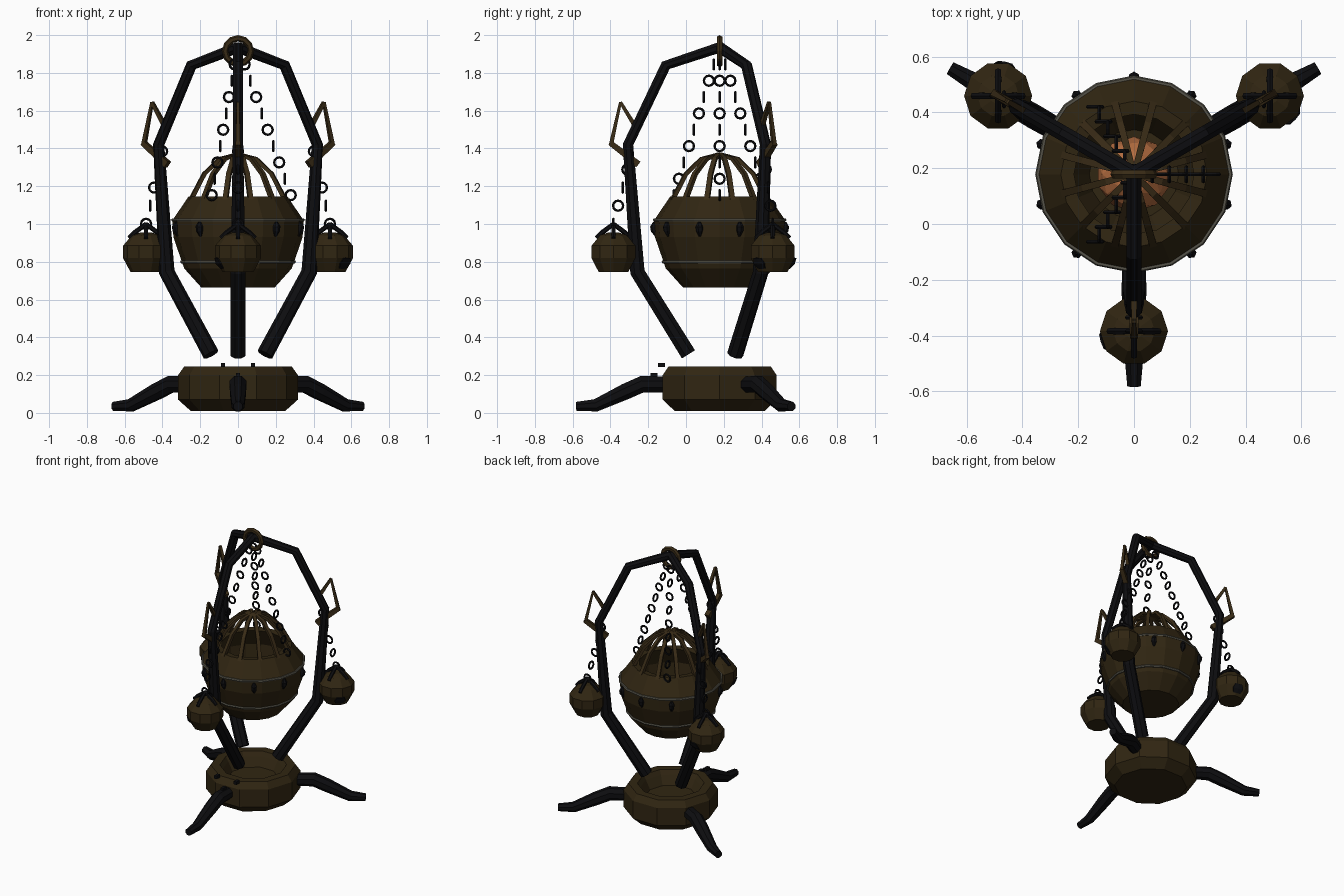
import bpy, bmesh, math
from mathutils import Vector, Matrix

if "Cube" in bpy.data.objects:
    bpy.data.objects.remove(bpy.data.objects["Cube"])

CY = 0.178                                  # central axis sits behind the origin
ARMS = [math.radians(a) for a in (-90, 30, 150)]


def material(name, rgb):
    m = bpy.data.materials.new(name)
    m.diffuse_color = (*rgb, 1)
    m.use_nodes = True
    m.node_tree.nodes["Principled BSDF"].inputs["Base Color"].default_value = m.diffuse_color
    return m


IRON = material("black_iron", (0.004, 0.004, 0.005))
BRONZE = material("dark_bronze", (0.030, 0.019, 0.006))
RIB = material("warm_bronze", (0.040, 0.024, 0.008))
STEEL = material("dull_steel", (0.09, 0.085, 0.065))
GLOW = material("ember_orange", (0.45, 0.15, 0.05))


def finish(bm, name, mat):
    bmesh.ops.recalc_face_normals(bm, faces=bm.faces)
    me = bpy.data.meshes.new(name)
    bm.to_mesh(me)
    bm.free()
    me.materials.append(mat)
    ob = bpy.data.objects.new(name, me)
    bpy.context.collection.objects.link(ob)
    return ob


def polar(r, z, a):
    return Vector((r * math.cos(a), CY + r * math.sin(a), z))


def bridge(bm, rings, closed=False):
    n = len(rings[0])
    pairs = list(zip(rings, rings[1:] + rings[:1])) if closed else list(zip(rings, rings[1:]))
    for p, q in pairs:
        for i in range(n):
            j = (i + 1) % n
            bm.faces.new((p[i], p[j], q[j], q[i]))


def lathe(name, profile, sides, mat, centre=(0, CY)):
    """Turned solid; first and last profile points become flat caps."""
    bm = bmesh.new()
    rings = [[bm.verts.new((centre[0] + r * math.cos(2 * math.pi * i / sides),
                            centre[1] + r * math.sin(2 * math.pi * i / sides), z))
              for i in range(sides)] for r, z in profile]
    bridge(bm, rings)
    bm.faces.new(rings[0])
    bm.faces.new(rings[-1])
    return finish(bm, name, mat)


def add_tube(bm, pts, radii, side, sides=8, flat=1.0):
    """Tube along a path lying in the plane perpendicular to side."""
    side = Vector(side).normalized()
    rings = []
    for k, p in enumerate(pts):
        a, b = pts[max(k - 1, 0)], pts[min(k + 1, len(pts) - 1)]
        up = (b - a).normalized().cross(side)
        rings.append([bm.verts.new(p + radii[k] * (side * math.cos(t) + up * math.sin(t) * flat))
                      for t in [2 * math.pi * (i + 0.5) / sides for i in range(sides)]])
    bridge(bm, rings)
    bm.faces.new(rings[0])
    bm.faces.new(rings[-1])


def add_ring(bm, c, major, minor, axis, seg=12, sides=5):
    """Torus around the x, y or z axis."""
    u, v, w = {"x": ((0, 1, 0), (0, 0, 1), (1, 0, 0)),
               "y": ((1, 0, 0), (0, 0, 1), (0, 1, 0)),
               "z": ((1, 0, 0), (0, 1, 0), (0, 0, 1))}[axis]
    u, v, w = Vector(u), Vector(v), Vector(w)
    rings = []
    for i in range(seg):
        t = 2 * math.pi * i / seg
        d = u * math.cos(t) + v * math.sin(t)
        rings.append([bm.verts.new(Vector(c) + d * (major + minor * math.cos(s)) + w * minor * math.sin(s))
                      for s in [2 * math.pi * j / sides for j in range(sides)]])
    bridge(bm, rings, closed=True)


def polar_tube(bm, rz, radii, a, sides=8, flat=1.0):
    add_tube(bm, [polar(r, z, a) for r, z in rz], radii,
             (-math.sin(a), math.cos(a), 0), sides, flat)


def chain(name, start, step, count, a):
    """Links turned alternately to face the y and x axes."""
    bm = bmesh.new()
    for i in range(count):
        p = polar(start[0] + step[0] * i, start[1] + step[1] * i, a)
        add_ring(bm, p, 0.026, 0.007, "yx"[i % 2])
    return finish(bm, name, IRON)


# Base dish
lathe("base", [(0.25, 0.01), (0.317, 0.07), (0.317, 0.20), (0.285, 0.245), (0.225, 0.245),
               (0.205, 0.215), (0.17, 0.15)], 10, BRONZE)

# Small bolts by the front foot
bm = bmesh.new()
for x, y, z in ((-0.08, -0.13, 0.254), (0.08, -0.13, 0.254), (0.0, -0.17, 0.20)):
    bmesh.ops.create_cube(bm, size=1, matrix=Matrix.Translation((x, y, z)) @
                          Matrix.Diagonal((0.022, 0.038, 0.022, 1)))
finish(bm, "base_bolts", IRON)

for n, a in enumerate(ARMS, 1):
    # Splayed foot
    bm = bmesh.new()
    polar_tube(bm, [(0.25, 0.15), (0.41, 0.152), (0.50, 0.112), (0.655, 0.04), (0.76, 0.034)],
               [0.044, 0.048, 0.046, 0.036, 0.026], a)
    finish(bm, f"foot_{n}", IRON)

    # Bent pipe arm
    bm = bmesh.new()
    polar_tube(bm, [(0.165, 0.31), (0.435, 0.745), (0.485, 1.42), (0.285, 1.84), (0, 1.935)],
               [0.044, 0.042, 0.030, 0.030, 0.030], a)
    finish(bm, f"arm_{n}", IRON)

    # Pointed bracket at the elbow
    bm = bmesh.new()
    polar_tube(bm, [(0.525, 1.645), (0.575, 1.42)], [0.010, 0.016], a, 4)
    polar_tube(bm, [(0.525, 1.645), (0.455, 1.53)], [0.012, 0.016], a, 4)
    polar_tube(bm, [(0.58, 1.43), (0.43, 1.315)], [0.020, 0.026], a, 4)
    finish(bm, f"bracket_{n}", RIB)

    # Side lantern on its chain
    chain(f"lantern_chain_{n}", (0.464, 1.385), (0.0245, -0.096), 5, a)
    c = polar(0.562, 0, a)
    lathe(f"side_lantern_{n}", [(0.082, 0.745), (0.122, 0.82), (0.122, 0.885), (0.075, 0.94),
                                (0.03, 0.955)], 10, BRONZE, (c.x, c.y))
    bm = bmesh.new()
    for k in range(4):
        d = Vector((math.cos(k * math.pi / 2), math.sin(k * math.pi / 2), 0))
        add_tube(bm, [c + d * 0.09 + Vector((0, 0, 0.925)), c + d * 0.06 + Vector((0, 0, 0.955)),
                      c + Vector((0, 0, 1.0))], [0.012, 0.013, 0.012], (-d.y, d.x, 0), 6)
    finish(bm, f"lantern_prongs_{n}", IRON)

    # Dark patch on the lantern's lower side
    t = a - math.radians(72)
    d = Vector((math.cos(t), math.sin(t), 0))
    s = Vector((-d.y, d.x, 0))
    bm = bmesh.new()
    add_tube(bm, [c + d * 0.088 + Vector((0, 0, 0.765)), c + d * 0.108 + Vector((0, 0, 0.79)),
                  c + d * 0.121 + Vector((0, 0, 0.82))],
             [0.03, 0.045, 0.03], s, 6, 0.15)
    finish(bm, f"lantern_patch_{n}", IRON)

# Crown ring where the arms meet
bm = bmesh.new()
add_ring(bm, (0, CY, 1.915), 0.068, 0.017, "y", 12, 6)
finish(bm, "crown_ring", RIB)

# Main lantern bowl with a hollow inside
lathe("lantern_bowl", [(0.195, 0.665), (0.285, 0.765), (0.342, 0.93), (0.347, 1.02), (0.262, 1.145),
                       (0.215, 1.14), (0.28, 1.01), (0.27, 0.90), (0.16, 0.70)], 16, BRONZE)

# Steel hoops around the bowl
for n, (r, z) in enumerate(((0.345, 1.022), (0.298, 0.80)), 1):
    bm = bmesh.new()
    add_ring(bm, (0, CY, z), r, 0.009, "z", 16, 6)
    finish(bm, f"bowl_hoop_{n}", STEEL)

# Teardrop studs around the bowl
bm = bmesh.new()
for k in range(10):
    polar_tube(bm, [(0.335, 0.935), (0.345, 0.965), (0.348, 0.985), (0.345, 1.01)],
               [0.007, 0.019, 0.020, 0.008], -math.pi / 2 + k * math.pi / 5, 6)
finish(bm, "bowl_studs", IRON)

# Cage ribs over the bowl
bm = bmesh.new()
for k in range(12):
    polar_tube(bm, [(0.26, 1.125), (0.185, 1.265), (0.10, 1.345), (0.0, 1.372)],
               [0.019, 0.018, 0.017, 0.014], math.radians(15 + 30 * k), 4, 0.8)
finish(bm, "cage_ribs", RIB)

# Glowing ember in the bowl
bm = bmesh.new()
bmesh.ops.create_icosphere(bm, subdivisions=2, radius=0.135, matrix=Matrix.Translation((0, CY, 0.83)))
finish(bm, "ember", GLOW)

# Three chains holding the bowl
for n in range(3):
    chain(f"main_chain_{n + 1}", (0.035, 1.845), (0.0305, -0.0865), 9, n * 2 * math.pi / 3)
